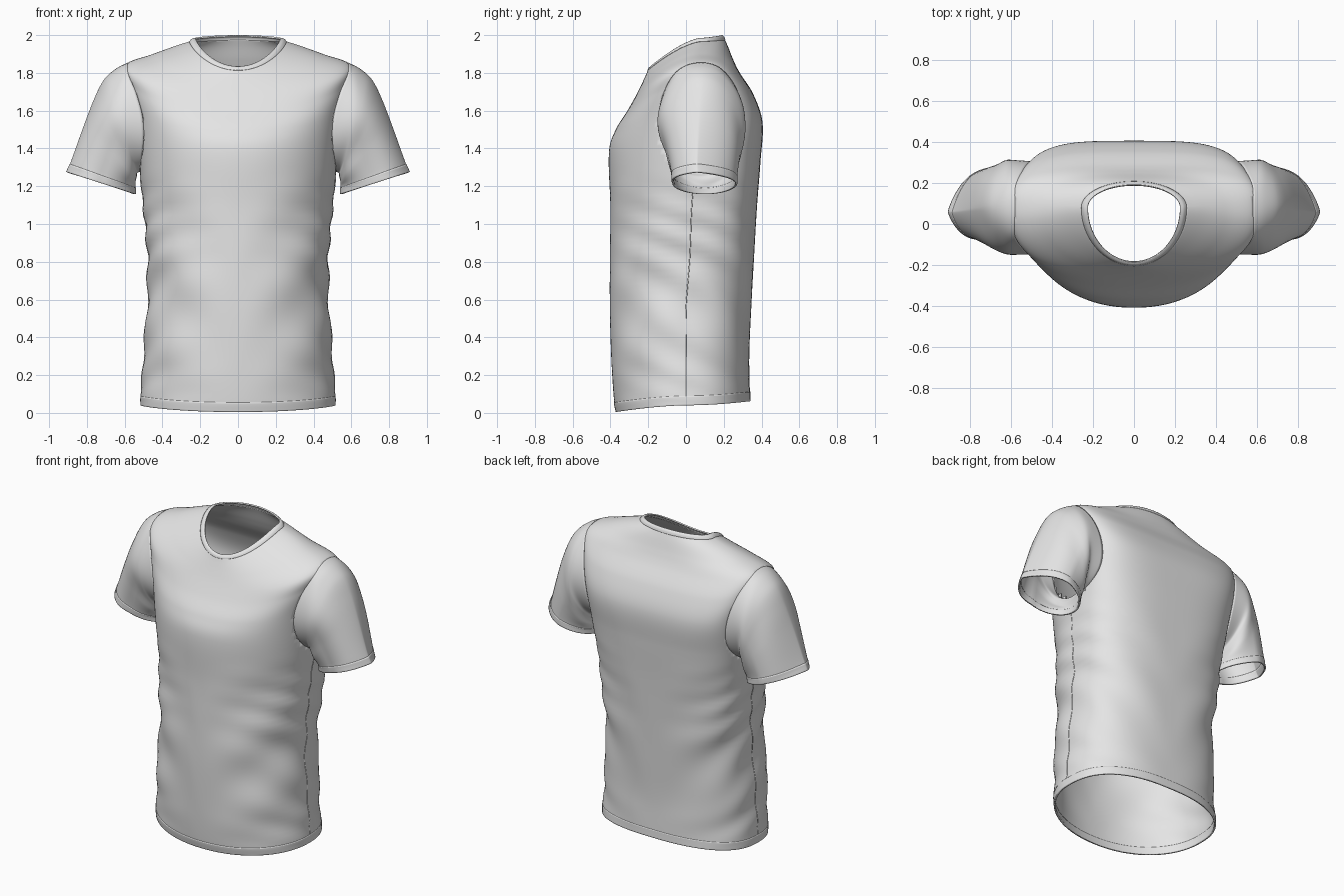
import bpy, math
from mathutils import Vector
from mathutils.bvhtree import BVHTree

if "Cube" in bpy.data.objects:
    bpy.data.objects.remove(bpy.data.objects["Cube"])

N = 128      # columns around the body
M = 72       # columns around a sleeve

fabric = bpy.data.materials.new("light grey fabric")
fabric.diffuse_color = (0.78, 0.78, 0.78, 1)
fabric.use_nodes = True
fabric.node_tree.nodes["Principled BSDF"].inputs["Base Color"].default_value = fabric.diffuse_color


def spow(v, e):
    return math.copysign(abs(v) ** e, v)


def loop(w, yf, yb, yc, nf, nb, zf, zs, zb, p=1.5):
    """Closed egg-shaped loop whose height differs at front, side and back."""
    pts = []
    for i in range(N):
        t = 2 * math.pi * i / N
        c, s = math.cos(t), math.sin(t)
        n, ye, ze = (nf, yf, zf) if s < 0 else (nb, yb, zb)
        pts.append(Vector((w * spow(c, 2 / n),
                           yc + (ye - yc) * abs(s) ** (2 / n),
                           zs + (ze - zs) * abs(s) ** p)))
    return pts


def loft(rings, k):
    """Smooth interpolation through rings, k rows per span."""
    u = [0.0]
    for a, b in zip(rings, rings[1:]):
        u.append(u[-1] + sum((q - p).length for p, q in zip(a, b)) / len(a))
    last = len(rings) - 1

    def tangent(i, c):
        lo, hi = max(i - 1, 0), min(i + 1, last)
        return (rings[hi][c] - rings[lo][c]) / (u[hi] - u[lo])
    rows = []
    for i in range(last):
        h = u[i + 1] - u[i]
        for j in range(k):
            s = j / k
            a, b = 2*s**3 - 3*s*s + 1, s**3 - 2*s*s + s
            d, e = -2*s**3 + 3*s*s, s**3 - s*s
            rows.append([rings[i][c] * a + tangent(i, c) * (b * h)
                         + rings[i+1][c] * d + tangent(i+1, c) * (e * h)
                         for c in range(len(rings[0]))])
    rows.append(list(rings[-1]))
    return rows


def grid(rows):
    n = len(rows[0])
    verts = [p for r in rows for p in r]
    faces = [(r*n + c, r*n + (c+1) % n, (r+1)*n + (c+1) % n, (r+1)*n + c)
             for r in range(len(rows) - 1) for c in range(n)]
    return verts, faces


def make(name, verts, faces, thick, offset=-1, mirror=False):
    me = bpy.data.meshes.new(name)
    me.from_pydata([tuple(v) for v in verts], [], faces)
    me.materials.append(fabric)
    for p in me.polygons:
        p.use_smooth = True
    ob = bpy.data.objects.new(name, me)
    bpy.context.collection.objects.link(ob)
    if mirror:
        m = ob.modifiers.new("mirror", 'MIRROR')
        m.use_mirror_merge = False
    s = ob.modifiers.new("cloth thickness", 'SOLIDIFY')
    s.thickness, s.offset = thick, offset
    return ob


# Body loops: half width, front y, back y, side y, front/back squareness, front/side/back z
LOOPS = [
    (.515, -.37, .34, .00, 2.1, 2.5, .005, .04, .062),
    (.515, -.38, .338, .00, 2.1, 2.5, .055, .09, .112),
    (.500, -.395, .335, .00, 2.1, 2.5, .28, .29, .30),
    (.482, -.403, .345, .00, 2.1, 2.6, .55, .55, .55),
    (.478, -.403, .360, .02, 2.1, 2.7, .82, .82, .82),
    (.500, -.400, .375, .03, 2.1, 3.0, 1.08, 1.08, 1.08),
    (.528, -.408, .395, .05, 2.15, 3.3, 1.38, 1.36, 1.34),
    (.550, -.372, .405, .06, 2.3, 3.8, 1.50, 1.58, 1.54),
    (.588, -.310, .355, .07, 2.4, 3.6, 1.60, 1.74, 1.69),
    (.600, -.265, .285, .07, 2.4, 3.1, 1.68, 1.84, 1.80),
    (.450, -.235, .250, .07, 2.3, 2.6, 1.74, 1.90, 1.87),
    (.330, -.212, .222, .08, 2.1, 2.2, 1.79, 1.943, 1.94),
    (.256, -.201, .206, .08, 2.0, 2.0, 1.816, 1.967, 1.976),
]
K = 8
rows = loft([loop(*l) for l in LOOPS], K)

# Drape folds, strongest at the flanks below the chest
for row in rows:
    for i, p in enumerate(row):
        t = 2 * math.pi * i / N
        c, s = math.cos(t), math.sin(t)
        win = max(0, math.sin(math.pi * min(max((p.z - .06) / 1.2, 0), 1))) ** .7
        side = abs(c) ** 1.5
        d = .008 * side * win * math.sin(31 * p.z + 6 * s + 2 * math.sin(6 * p.z))
        d += .010 * win * abs(math.sin(2 * t)) * math.sin(13 * p.z - 11 * abs(p.x) + 1)
        p.x += d * c
        p.y += d * s * .7

# Armhole ellipse, seen along a line sloping down into the shoulder
AY, AZ, RY, RZ, SLOPE = .08, 1.58, .228, .274, .5
verts, faces = grid(rows)
tree = BVHTree.FromPolygons(verts, faces)


def in_armhole(f):
    c = sum((verts[i] for i in f), Vector()) / 4
    z = c.z - SLOPE * (abs(c.x) - .58)
    return abs(c.x) > .4 and ((c.y - AY) / RY) ** 2 + ((z - AZ) / RZ) ** 2 < .93


make("shirt_body", verts, [f for f in faces if not in_armhole(f)], .008)

# Bottom hem band
make("bottom_hem", *grid(rows[:K + 1]), .011, -.6)

# Neck rib
rib = loft([loop(.257, -.203, .208, .08, 2, 2, 1.813, 1.966, 1.973),
            loop(.243, -.197, .202, .08, 2, 2, 1.826, 1.980, 1.989),
            loop(.226, -.186, .192, .08, 2, 2, 1.834, 1.984, 1.999)], 4)
make("neck_rib", *grid(rib), .009, -.7)


# Sleeves: first ring sits on the body, the rest run out to the cuff.
# Towards the cuff the top edge gets more pinched and leans forward.
def sleeve_ring(tx, tz, bx, bz, yc, hw, pinch, lean):
    out = []
    for i in range(M):
        a = 2 * math.pi * i / M
        c, s = math.cos(a), math.sin(a)
        e = 1 + pinch * max(s, 0)
        out.append(Vector(((tx + bx) / 2 + (tx - bx) / 2 * s,
                           yc + hw * spow(c, e) - lean * max(s, 0),
                           (tz + bz) / 2 + (tz - bz) / 2 * s)))
    return out


first = []
for i in range(M):
    a = 2 * math.pi * i / M
    y, z = AY + RY * math.cos(a), AZ + RZ * math.sin(a)
    hit = tree.ray_cast(Vector((1.58, y, z + SLOPE)), Vector((-1, 0, -SLOPE)).normalized())[0]
    first.append(hit + Vector((.001, 0, .001)) if hit else Vector((.56, y, z)))

SLEEVE = [
    (.645, 1.822, .536, 1.268, .081, .229, 0, 0),
    (.705, 1.768, .538, 1.252, .084, .226, .1, .005),
    (.757, 1.675, .540, 1.235, .088, .215, .25, .015),
    (.810, 1.545, .540, 1.213, .093, .200, .4, .025),
    (.890, 1.318, .542, 1.192, .099, .174, .55, .04),
    (.908, 1.275, .543, 1.158, .100, .170, .55, .04),
]
srows = loft([first] + [sleeve_ring(*r) for r in SLEEVE], 6)
for r, row in enumerate(srows):        # soft sleeve folds
    f = r / (len(srows) - 1)
    for i, p in enumerate(row):
        a = 2 * math.pi * i / M
        d = .006 * math.sin(math.pi * f) * math.sin(4 * a + 7 * f)
        p.y += d * math.cos(a)
        p.x += d * .5 * math.sin(a)
make("sleeves", *grid(srows), .008, -1, True)
make("sleeve_cuffs", *grid(srows[-7:]), .011, -.6, True)


# Raised side seams
pts = [r[0] for r in rows if .09 < r[0].z < 1.28]
for sx in (1, -1):
    cu = bpy.data.curves.new("side_seam", 'CURVE')
    cu.dimensions = '3D'
    cu.bevel_depth, cu.bevel_resolution = .0025, 1
    sp = cu.splines.new('POLY')
    sp.points.add(len(pts) - 1)
    for q, p in zip(sp.points, pts):
        q.co = (p.x * sx, p.y, p.z, 1)
    cu.materials.append(fabric)
    bpy.context.collection.objects.link(bpy.data.objects.new("side_seam", cu))
